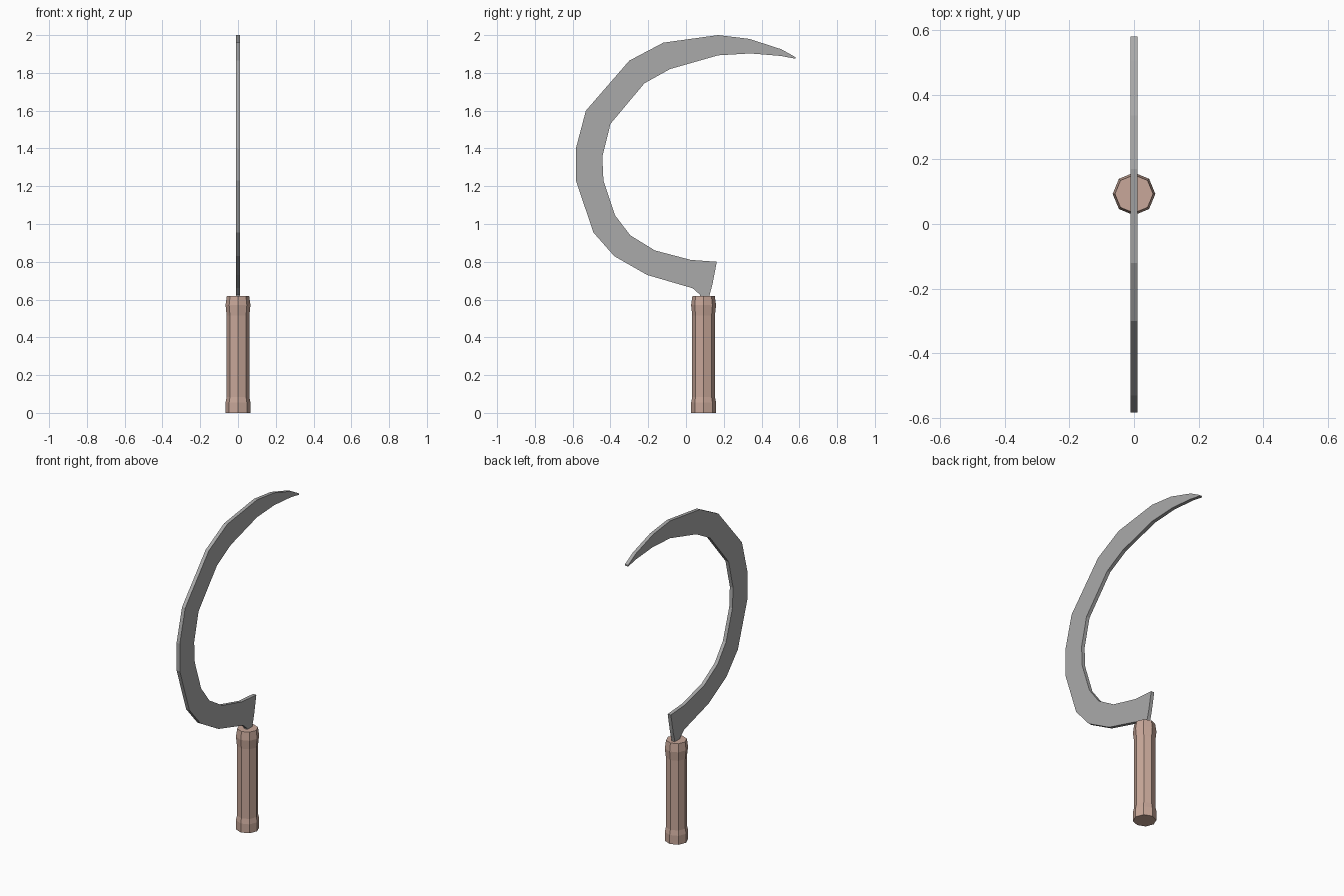
import bpy, bmesh
from math import cos, sin, pi

if "Cube" in bpy.data.objects:
    bpy.data.objects.remove(bpy.data.objects["Cube"])


def material(name, color):
    mat = bpy.data.materials.new(name)
    mat.diffuse_color = color
    mat.use_nodes = True
    mat.node_tree.nodes["Principled BSDF"].inputs["Base Color"].default_value = mat.diffuse_color
    return mat


def make_object(name, bm, mat):
    bmesh.ops.recalc_face_normals(bm, faces=bm.faces)
    mesh = bpy.data.meshes.new(name)
    bm.to_mesh(mesh)
    bm.free()
    mesh.materials.append(mat)
    obj = bpy.data.objects.new(name, mesh)
    bpy.context.collection.objects.link(obj)
    return obj


# Blade: (y, z) outline, outer edge from tip to tang, then inner edge back
outer = [(.58, 1.883), (.505, 1.925), (.335, 1.98), (.17, 2.0), (-.12, 1.96),
         (-.30, 1.865), (-.53, 1.60), (-.583, 1.40), (-.583, 1.23), (-.49, .955),
         (-.38, .83), (-.205, .73), (.035, .66), (.075, .625), (.075, .60)]
inner = [(.122, .60), (.125, .625), (.14, .68), (.163, .80), (.025, .81),
         (-.165, .86), (-.295, .94), (-.375, 1.045), (-.437, 1.23), (-.443, 1.355),
         (-.40, 1.53), (-.22, 1.745), (-.085, 1.82), (.17, 1.893), (.34, 1.903),
         (.50, 1.89), (.58, 1.875)]
half = 0.011
bm = bmesh.new()
face = bm.faces.new([bm.verts.new((-half, y, z)) for y, z in outer + inner])
ext = bmesh.ops.extrude_face_region(bm, geom=[face], use_keep_orig=True)
moved = [g for g in ext["geom"] if isinstance(g, bmesh.types.BMVert)]
bmesh.ops.translate(bm, verts=moved, vec=(2 * half, 0, 0))
make_object("blade", bm, material("steel", (.4, .4, .4, 1)))

# Handle: eight-sided turned grip with flared ends, (radius, z) rings
rings = [(.066, 0), (.066, .055), (.06, .085), (.06, .515), (.066, .57), (.059, .62)]
sides, centre_y = 8, .093
bm = bmesh.new()
loops = [[bm.verts.new((r * cos(2 * pi * i / sides), centre_y + r * sin(2 * pi * i / sides), z))
          for i in range(sides)] for r, z in rings]
for low, high in zip(loops, loops[1:]):
    for i in range(sides):
        j = (i + 1) % sides
        bm.faces.new((low[i], low[j], high[j], high[i]))
bm.faces.new(loops[0])
bm.faces.new(loops[-1])
make_object("handle", bm, material("wood", (.58, .39, .32, 1)))
